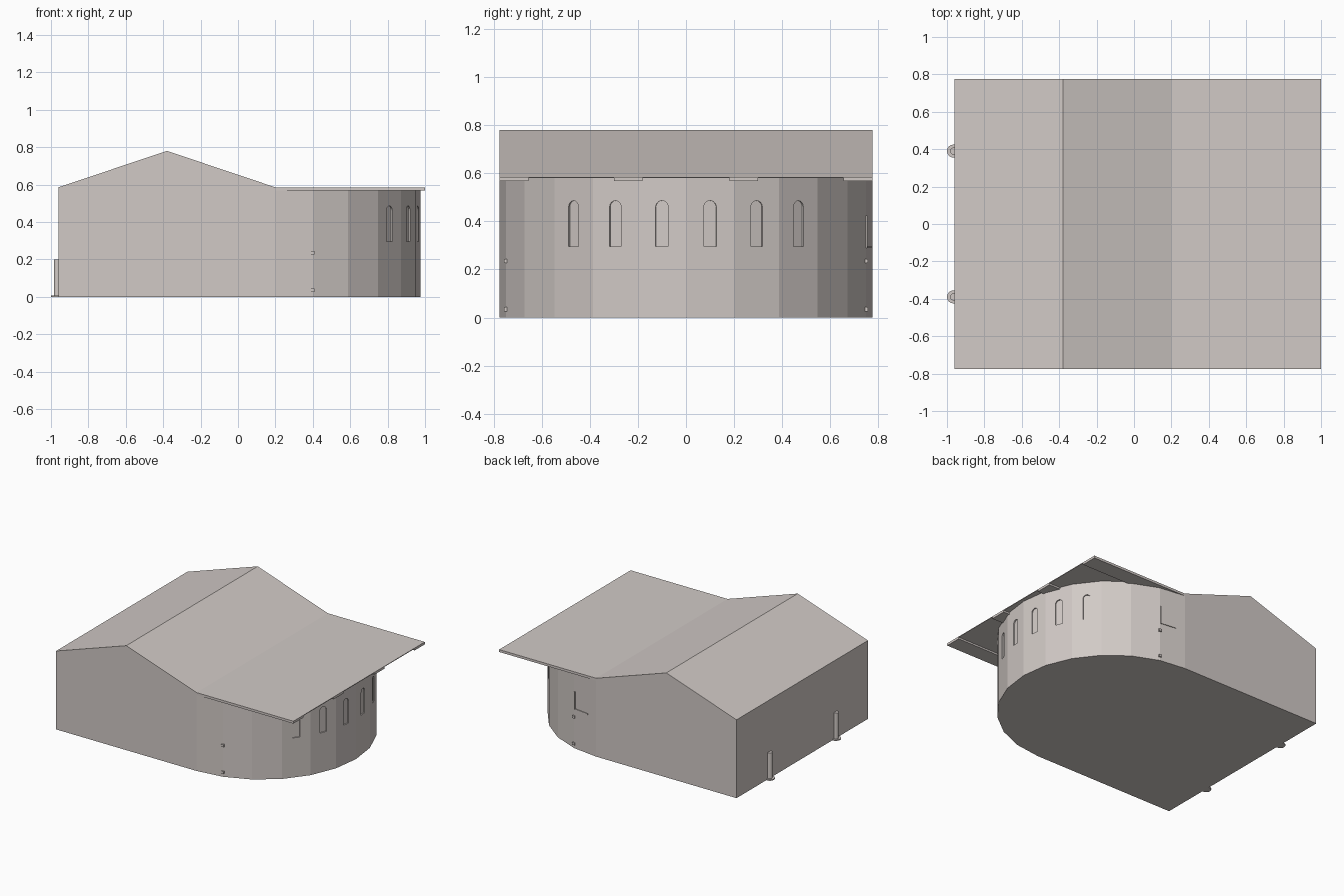
import bpy, bmesh
from math import sin, cos, pi, radians
from mathutils import Matrix, Vector

cube = bpy.data.objects.get("Cube")
if cube:
    bpy.data.objects.remove(cube, do_unlink=True)

HALF, JOIN, EAVE, RIDGE = 0.775, 0.2, 0.585, 0.78


def make_material(name, rgb):
    mat = bpy.data.materials.new(name)
    mat.use_nodes = True
    colour = (*rgb, 1)
    mat.diffuse_color = colour
    mat.node_tree.nodes["Principled BSDF"].inputs["Base Color"].default_value = colour
    return mat


stone = make_material("warm grey", (0.64, 0.59, 0.565))


def prism(name, points, direction):
    """Extrude a flat outline of 3D points along a direction."""
    bm = bmesh.new()
    face = bm.faces.new([bm.verts.new(p) for p in points])
    out = bmesh.ops.extrude_face_region(bm, geom=[face])
    verts = [g for g in out["geom"] if isinstance(g, bmesh.types.BMVert)]
    bmesh.ops.translate(bm, vec=Vector(direction), verts=verts)
    bmesh.ops.recalc_face_normals(bm, faces=bm.faces[:])
    mesh = bpy.data.meshes.new(name)
    bm.to_mesh(mesh)
    bm.free()
    obj = bpy.data.objects.new(name, mesh)
    bpy.context.collection.objects.link(obj)
    mesh.materials.append(stone)
    return obj


def box(name, x0, x1, y0, y1, z0, z1):
    return prism(name, [(x0, y0, z0), (x1, y0, z0), (x1, y1, z0), (x0, y1, z0)],
                 (0, 0, z1 - z0))


def cylinder(name, x, y, radius, height):
    ring = [(x + radius * cos(a * pi / 8), y + radius * sin(a * pi / 8), 0)
            for a in range(16)]
    return prism(name, ring, (0, 0, height))


# Gabled hall
profile = [(-0.96, 0), (JOIN, 0), (JOIN, EAVE), (-0.38, RIDGE), (-0.96, EAVE)]
prism("gabled_hall", [(x, -HALF, z) for x, z in profile], (0, 2 * HALF, 0))

# Faceted round end
arc = [radians(-90 + 15 * i) for i in range(13)]
apse = prism("round_end", [(JOIN + HALF * cos(a), HALF * sin(a), 0) for a in arc],
             (0, 0, 0.582))

# Shallow arched window recesses, one on each of the six middle facets
window = [(-0.026, 0.295), (0.026, 0.295)]
window += [(0.026 * cos(i * pi / 8), 0.46 + 0.026 * sin(i * pi / 8)) for i in range(9)]
apothem = HALF * cos(radians(7.5))
for i in range(6):
    angle = radians(-37.5 + 15 * i)
    cutter = prism("window_cutter", [(apothem - 0.008, y, z) for y, z in window],
                   (0.05, 0, 0))
    cutter.data.transform(Matrix.Translation((JOIN, 0, 0)) @ Matrix.Rotation(angle, 4, "Z"))
    cutter.hide_render = True
    cutter.hide_set(True)
    cut = apse.modifiers.new("window", "BOOLEAN")
    cut.operation = "DIFFERENCE"
    cut.solver = "EXACT"
    cut.object = cutter

# Flat roof on four broad shallow beams
box("flat_roof", JOIN, 1, -HALF, HALF, 0.58, EAVE)
for side in (-1, 1):
    for name, inner, outer in (("edge_beam", 0.655, HALF), ("inner_beam", 0.18, 0.3)):
        y0, y1 = sorted((side * inner, side * outer))
        box(name, JOIN, 1, y0, y1, 0.567, 0.58)

# Small wall fittings near the start of the round end
for side in (-1, 1):
    for z in (0.035, 0.235):
        box("wall_bracket", 0.39, 0.41, side * 0.75 - 0.008, side * 0.75 + 0.008,
            z - 0.009, z + 0.009)
box("wall_handle_upright", 0.386, 0.396, 0.744, 0.756, 0.29, 0.425)
ledge = box("wall_handle_arm", -0.12, 0, -0.004, 0.004, 0.29, 0.298)
ledge.data.transform(Matrix.Translation((0.392, 0.751, 0))
                     @ Matrix.Rotation(radians(-7.5), 4, "Z"))

# Posts with round feet against the straight end wall
for y in (-0.39, 0.39):
    cylinder("post", -0.965, y, 0.019, 0.2)
    cylinder("post_foot", -0.965, y, 0.035, 0.008)
